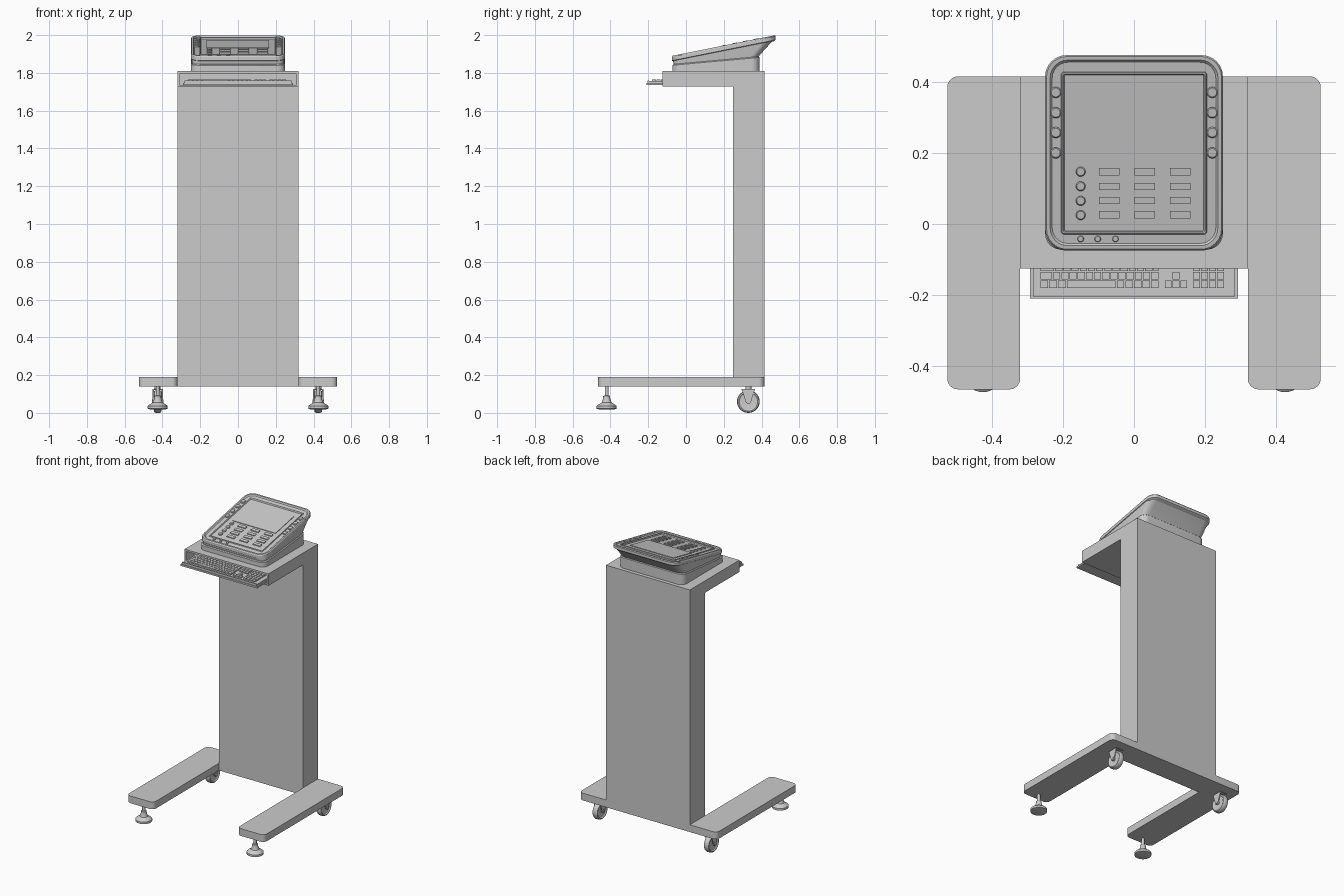
import bpy, bmesh, math
from mathutils import Matrix, Vector

if "Cube" in bpy.data.objects:
    bpy.data.objects.remove(bpy.data.objects["Cube"])

SLOPE = 0.2      # slope of the console panel
Y0 = -0.075      # front edge the slope is measured from


def finish(name, bm, smooth=True, mirror=False):
    bmesh.ops.recalc_face_normals(bm, faces=bm.faces)
    me = bpy.data.meshes.new(name)
    bm.to_mesh(me)
    bm.free()
    ob = bpy.data.objects.new(name, me)
    bpy.context.collection.objects.link(ob)
    if mirror:
        ob.modifiers.new("Mirror", 'MIRROR')
    bpy.ops.object.select_all(action='DESELECT')
    ob.select_set(True)
    bpy.context.view_layer.objects.active = ob
    if smooth:
        bpy.ops.object.shade_smooth_by_angle(angle=math.radians(30))
    return ob


def rounded_rect(x0, x1, y0, y1, r, n=6):
    radii = r if isinstance(r, tuple) else (r,) * 4
    pts = []
    for i, (cx, cy, sx, sy) in enumerate([(x1, y1, -1, -1), (x0, y1, 1, -1), (x0, y0, 1, 1), (x1, y0, -1, 1)]):
        q = radii[i]
        if q == 0:
            pts.append((cx, cy))
            continue
        for j in range(n + 1):
            a = math.pi / 2 * (i + j / n)
            pts.append((cx + sx * q + q * math.cos(a), cy + sy * q + q * math.sin(a)))
    return pts


def loft(name, sections, mirror=False):
    """Skin through rounded rectangles (x0, x1, y0, y1, radius, z, slope)."""
    bm = bmesh.new()
    rings = []
    for x0, x1, y0, y1, r, z, k in sections:
        rings.append([bm.verts.new((x, y, z + k * (y - Y0))) for x, y in rounded_rect(x0, x1, y0, y1, r)])
    for a, b in zip(rings, rings[1:]):
        for i in range(len(a)):
            j = (i + 1) % len(a)
            bm.faces.new((a[i], a[j], b[j], b[i]))
    bm.faces.new(rings[0])
    bm.faces.new(rings[-1])
    return finish(name, bm, mirror=mirror)


def boxes(name, items, k=0.0):
    bm = bmesh.new()
    for x0, x1, y0, y1, z0, z1 in items:
        vs = bmesh.ops.create_cube(bm, size=1)['verts']
        for v in vs:
            x, y = (x0 + x1) / 2 + v.co.x * (x1 - x0), (y0 + y1) / 2 + v.co.y * (y1 - y0)
            v.co = (x, y, (z0 + z1) / 2 + v.co.z * (z1 - z0) + k * (y - Y0))
    return finish(name, bm, smooth=False)


def prism(name, profile, x0, x1, mirror=False):
    """Extrude a (y, z) profile along x."""
    bm = bmesh.new()
    f = bm.faces.new([bm.verts.new((x0, y, z)) for y, z in profile])
    ext = bmesh.ops.extrude_face_region(bm, geom=[f])['geom']
    bmesh.ops.translate(bm, vec=(x1 - x0, 0, 0), verts=[g for g in ext if isinstance(g, bmesh.types.BMVert)])
    return finish(name, bm, smooth=False, mirror=mirror)


def lathe(name, profile, centres, matrix=Matrix(), n=32, mirror=False, k=0.0):
    """Revolve an (r, h) profile, with a copy at each centre."""
    bm = bmesh.new()
    for c in centres:
        rings = []
        for r, h in profile:
            ring = []
            for i in range(n):
                a = 2 * math.pi * i / n
                p = Vector(c) + matrix @ Vector((r * math.cos(a), r * math.sin(a), h))
                p.z += k * (p.y - Y0)
                ring.append(bm.verts.new(p))
            rings.append(ring)
        for a, b in zip(rings, rings[1:]):
            for i in range(n):
                j = (i + 1) % n
                bm.faces.new((a[i], a[j], b[j], b[i]))
        bm.faces.new(rings[0])
        bm.faces.new(rings[-1])
    return finish(name, bm, mirror=mirror)


# Column with overhanging head, and a slot cut for the keyboard tray
column = prism("column", [(0.25, 0.14), (0.415, 0.14), (0.415, 1.81), (-0.125, 1.81),
                          (-0.125, 1.728), (0.25, 1.728)], -0.32, 0.32)
cutter = boxes("slot_cutter", [(-0.308, 0.308, -0.3, 0.22, 1.7335, 1.797)])
cutter.hide_render = True
mod = column.modifiers.new("Slot", 'BOOLEAN')
mod.operation, mod.object, mod.solver = 'DIFFERENCE', cutter, 'EXACT'
bpy.context.view_layer.objects.active = column
bpy.ops.object.modifier_apply(modifier="Slot")
bpy.data.objects.remove(cutter)

# Base legs
leg = (0.32, 0.525, -0.465, 0.415, (0.03, 0, 0.03, 0.03))
loft("base_leg", [leg + (0.14, 0), leg + (0.19, 0)], mirror=True)

# Levelling feet at the front
lathe("levelling_foot", [(0.04, 0.018), (0.053, 0.022), (0.053, 0.036), (0.045, 0.043), (0.026, 0.055),
                         (0.019, 0.075), (0.018, 0.09), (0.010, 0.092), (0.010, 0.145)],
      [(0.425, -0.42, 0)], mirror=True)

# Casters at the rear
AXLE = Matrix.Rotation(math.pi / 2, 3, 'Y')
lathe("caster_wheel", [(0.025, -0.014), (0.045, -0.016), (0.05, -0.02), (0.056, -0.018), (0.06, -0.01),
                       (0.06, 0.01), (0.056, 0.018), (0.05, 0.02), (0.045, 0.016), (0.025, 0.014)],
      [(0.425, 0.33, 0.06)], AXLE, mirror=True)
lathe("caster_axle", [(0.011, -0.031), (0.011, 0.031)], [(0.425, 0.33, 0.06)], AXLE, n=20, mirror=True)
fork = [(0.295, 0.125), (0.318, 0.053), (0.33, 0.047), (0.342, 0.053), (0.365, 0.125)]
for side, x in (("inner", 0.398), ("outer", 0.446)):
    prism(f"caster_fork_{side}", fork, x, x + 0.006, mirror=True)
prism("caster_fork_top", [(0.295, 0.121), (0.365, 0.121), (0.365, 0.126), (0.295, 0.126)], 0.398, 0.452, mirror=True)
lathe("caster_stem", [(0.016, 0.12), (0.016, 0.145)], [(0.425, 0.33, 0)], n=20, mirror=True)

# Keyboard tray and keyboard
boxes("keyboard_tray", [(-0.292, 0.292, -0.21, 0.1, 1.735, 1.746)])
boxes("keyboard_body", [(-0.284, 0.284, -0.204, 0.0, 1.746, 1.756),
                        (-0.284, 0.284, -0.204, -0.196, 1.756, 1.76)])
keys = []
for row in range(6):
    y = -0.18 + row * 0.024
    spans = []
    if row == 0:
        spans += [(-0.265 + i * 0.025, -0.24 + i * 0.025) for i in range(3)]
        spans.append((-0.19, -0.05))
        spans += [(-0.05 + i * 0.024, -0.026 + i * 0.024) for i in range(5)]
    else:
        shift = 0.006 * (row % 3)
        spans.append((-0.265, -0.235 + shift))
        spans += [(-0.235 + shift + i * 0.023, -0.212 + shift + i * 0.023) for i in range(12)]
        spans.append((0.041 + shift, 0.07))
    nav = [1] if row == 1 else [] if row == 2 else [0, 1, 2]
    spans += [(0.085 + i * 0.022, 0.107 + i * 0.022) for i in nav]
    spans += [(0.165 + i * 0.0225, 0.1875 + i * 0.0225) for i in range(4)]
    keys += [(a + 0.0015, b - 0.0015, y, y + 0.021, 1.755, 1.764) for a, b in spans]
boxes("keyboard_keys", keys)

# Console foot, wedge body and tilted panel


def sec(hw, y0, y1, r, z, k=SLOPE):
    return (-hw, hw, y0, y1, r, z, k)


loft("console_foot", [sec(0.25, -0.072, 0.39, 0.045, 1.81, 0), sec(0.25, -0.072, 0.39, 0.045, 1.84, 0.09),
                      sec(0.245, -0.067, 0.385, 0.042, 1.845, 0.09)])
loft("console_body", [sec(0.242, -0.064, 0.384, 0.042, 1.843, 0.09), sec(0.244, -0.066, 0.39, 0.045, 1.852, 0.09),
                      sec(0.246, -0.069, 0.458, 0.055, 1.862)])
loft("console_panel", [sec(0.24, -0.065, 0.465, 0.055, 1.859), sec(0.25, -0.075, 0.475, 0.06, 1.865),
                       sec(0.25, -0.075, 0.475, 0.06, 1.884), sec(0.246, -0.071, 0.471, 0.057, 1.89),
                       sec(0.236, -0.061, 0.461, 0.05, 1.89), sec(0.23, -0.055, 0.455, 0.045, 1.884),
                       sec(0.205, -0.029, 0.428, 0.008, 1.884), sec(0.203, -0.027, 0.426, 0.007, 1.889),
                       sec(0.199, -0.023, 0.422, 0.005, 1.889), sec(0.196, -0.02, 0.419, 0.004, 1.881)])
boxes("screen", [(-0.166, 0.164, 0.175, 0.375, 1.878, 1.885)], SLOPE)


def knob(r, z0, z1):
    return [(r, z0), (r, z1 - 0.003), (r * 0.8, z1)]


# Knobs, buttons and panel keys
lathe("side_knobs", knob(0.0155, 1.882, 1.892), [(0.22, y, 0) for y in (0.2, 0.257, 0.313, 0.37)],
      n=24, mirror=True, k=SLOPE)
lathe("lower_knobs", knob(0.0135, 1.878, 1.889), [(-0.15, y, 0) for y in (0.025, 0.065, 0.106, 0.147)],
      n=24, k=SLOPE)
lathe("front_buttons", knob(0.009, 1.882, 1.89), [(x, -0.042, 0) for x in (-0.15, -0.102, -0.052)],
      n=20, k=SLOPE)
boxes("panel_keys", [(x - 0.029, x + 0.029, y - 0.01, y + 0.01, 1.878, 1.887)
                     for x in (-0.07, 0.03, 0.13) for y in (0.026, 0.066, 0.106, 0.147)], SLOPE)
